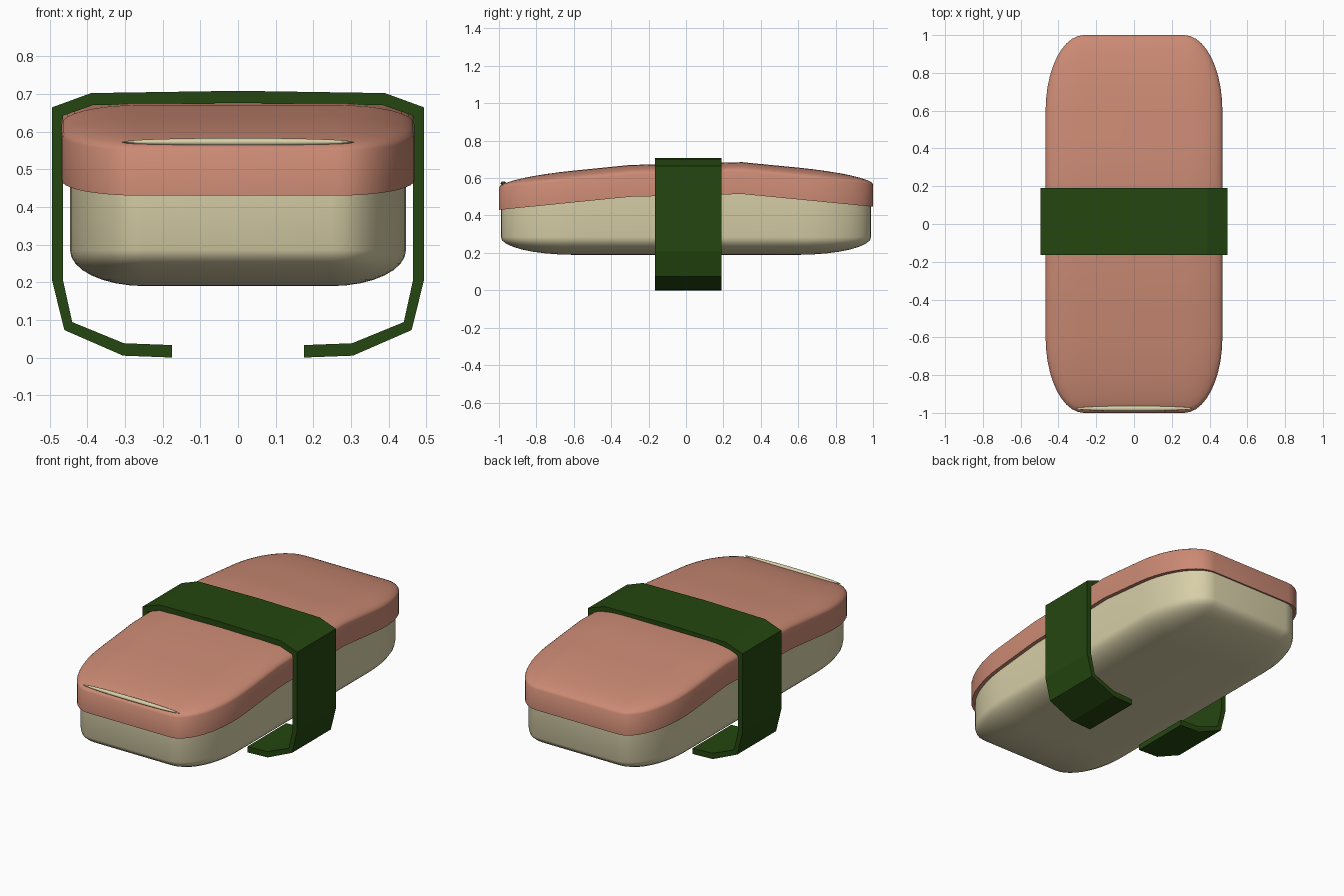
import bpy, bmesh, math

if "Cube" in bpy.data.objects:
    bpy.data.objects.remove(bpy.data.objects["Cube"])


def material(name, rgb):
    m = bpy.data.materials.new(name)
    m.diffuse_color = (*rgb, 1)
    m.use_nodes = True
    m.node_tree.nodes["Principled BSDF"].inputs["Base Color"].default_value = m.diffuse_color
    return m


SALMON = material("fish pink", (0.60, 0.255, 0.175))
CREAM = material("rice cream", (0.68, 0.62, 0.39))
GREEN = material("seaweed green", (0.018, 0.062, 0.005))
STEPS = 10


def arch(y):
    """Height of the seam between rice and fish along the length."""
    pts = [(-1.0, 0.43), (-0.3, 0.50), (0.3, 0.515), (1.0, 0.447)]
    for (a, za), (b, zb) in zip(pts, pts[1:]):
        if y <= b:
            return za + (zb - za) * (y - a) / (b - a)
    return pts[-1][1]


def half_outline(cx, cy, rx, ry):
    """Right half of a rectangle with elliptical corners, front to back."""
    angles = [math.pi / 2 * i / STEPS for i in range(STEPS + 1)]
    front = [(cx + rx * math.sin(a), -cy - ry * math.cos(a)) for a in angles]
    back = [(x, -y) for x, y in reversed(front)]
    return front + [(cx + rx, y) for y in (-0.45, -0.3, -0.15, 0, 0.15, 0.3, 0.45)] + back


def finish(bm, name, mat, smooth):
    bmesh.ops.recalc_face_normals(bm, faces=bm.faces)
    me = bpy.data.meshes.new(name)
    bm.to_mesh(me)
    bm.free()
    me.materials.append(mat)
    ob = bpy.data.objects.new(name, me)
    bpy.context.collection.objects.link(ob)
    if smooth:
        bpy.ops.object.select_all(action='DESELECT')
        ob.select_set(True)
        bpy.context.view_layer.objects.active = ob
        bpy.ops.object.shade_smooth_by_angle(angle=math.radians(40))
    return ob


def pillow(name, mat, core, radius, levels):
    """Stack of outlines; each level is (corner radius factor, height function)."""
    bm = bmesh.new()
    rings = []
    for f, height in levels:
        half = half_outline(*core, radius[0] * f, radius[1] * f)
        right = [bm.verts.new((x, y, height(y))) for x, y in half]
        left = [bm.verts.new((-x, y, height(y))) for x, y in half]
        rings.append((right, left))
    for (r0, l0), (r1, l1) in zip(rings, rings[1:]):
        loop0, loop1 = r0 + l0[::-1], r1 + l1[::-1]
        n = len(loop0)
        for i in range(n):
            j = (i + 1) % n
            bm.faces.new((loop0[i], loop0[j], loop1[j], loop1[i]))
    for r, l in (rings[0], rings[-1]):      # caps as strips across the width
        for i in range(len(r) - 1):
            bm.faces.new((r[i], r[i + 1], l[i + 1], l[i]))
    return finish(bm, name, mat, True)


def rounding(n=8):
    """(radius factor, rise) pairs of a quarter ellipse, stopping short of a point."""
    return [(max(math.cos(a), 0.03), math.sin(a))
            for a in (math.pi / 2 * i / n for i in range(n + 1))]


# fish slab: sharp lower rim, rounded top, arched along its length
fish = [(1.0, arch)]
fish += [(f, lambda y, s=s: arch(y) + 0.12 + 0.05 * s) for f, s in rounding()]
pillow("fish_slice", SALMON, (0.265, 0.60), (0.203, 0.40), fish)

# rice block: rounded bottom, top hidden inside the fish
rice = [(f, lambda y, s=s: 0.285 - 0.095 * s) for f, s in reversed(rounding())]
rice += [(1.0, lambda y: arch(y) + 0.03)]
pillow("rice_block", CREAM, (0.25, 0.60), (0.196, 0.39), rice)

# thin sliver of rice showing through the front end of the fish
bm = bmesh.new()
bmesh.ops.create_uvsphere(bm, u_segments=24, v_segments=12, radius=1)
for v in bm.verts:
    v.co = (v.co.x * 0.31, -0.977 + v.co.y * 0.014, 0.572 + v.co.z * 0.011)
finish(bm, "rice_sliver", CREAM, True)

# seaweed band: faceted open strap
outer = [(0.175, 0.003), (0.305, 0.008), (0.461, 0.076), (0.494, 0.21),
         (0.494, 0.667), (0.39, 0.705), (0.0, 0.711)]
inner = [(0.175, 0.036), (0.303, 0.041), (0.44, 0.097), (0.465, 0.21),
         (0.465, 0.645), (0.385, 0.673), (0.0, 0.679)]


def both_sides(pts):
    return pts + [(-x, z) for x, z in reversed(pts[:-1])]


bm = bmesh.new()
sections = []
for (xo, zo), (xi, zi) in zip(both_sides(outer), both_sides(inner)):
    sections.append([bm.verts.new(c) for c in (
        (xo, -0.165, zo), (xo, 0.19, zo), (xi, 0.19, zi), (xi, -0.165, zi))])
for a, b in zip(sections, sections[1:]):
    for i in range(4):
        j = (i + 1) % 4
        bm.faces.new((a[i], a[j], b[j], b[i]))
bm.faces.new(sections[0])
bm.faces.new(sections[-1])
for v in bm.verts:
    v.co.z -= 0.003
finish(bm, "seaweed_band", GREEN, False)
